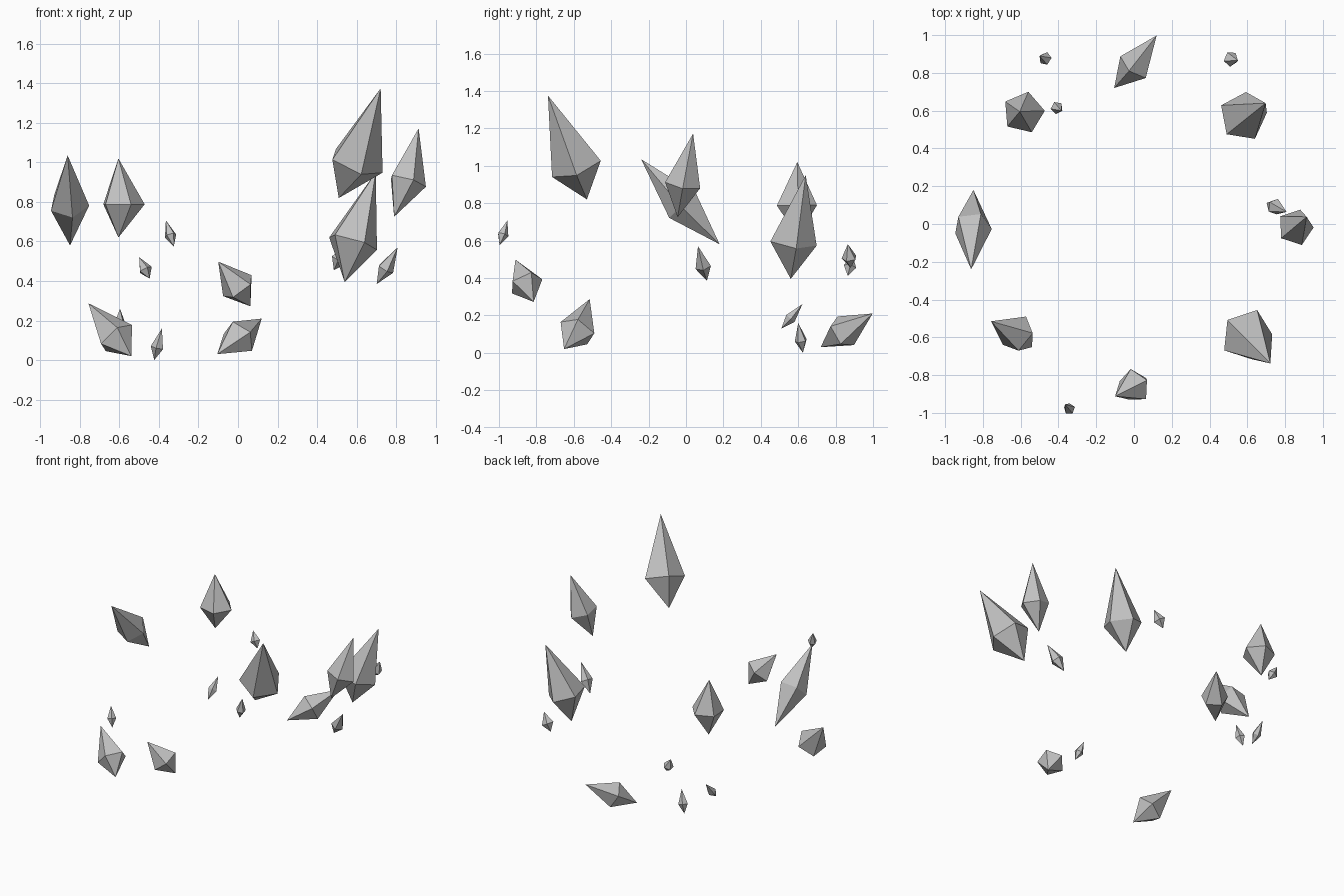
import bpy, bmesh, math
from mathutils import Vector

if "Cube" in bpy.data.objects:
    bpy.data.objects.remove(bpy.data.objects["Cube"])

grey = bpy.data.materials.new("crystal grey")
grey.diffuse_color = (0.53, 0.53, 0.53, 1)
grey.use_nodes = True
grey.node_tree.nodes["Principled BSDF"].inputs["Base Color"].default_value = grey.diffuse_color


def crystal(name, bottom, top, girdle, radius, toward, shift=(0, 0, 0), sides=5):
    """Five-sided double pyramid from bottom tip to top tip.
    girdle: how far up the axis the ring sits; toward: point one ring corner faces;
    shift: nudges the ring off the axis for an irregular cut."""
    bottom, top, shift = Vector(bottom), Vector(top), Vector(shift)
    axis = (top - bottom).normalized()
    centre = bottom.lerp(top, girdle)
    u = Vector(toward) - centre
    u = (u - axis * u.dot(axis)).normalized()
    v = axis.cross(u)
    bm = bmesh.new()
    lo, hi = bm.verts.new(bottom - centre), bm.verts.new(top - centre)
    ring = []
    for i in range(sides):
        a = math.tau * i / sides
        ring.append(bm.verts.new((u * math.cos(a) + v * math.sin(a)) * radius + shift))
    for p, q in zip(ring, ring[1:] + ring[:1]):
        bm.faces.new((p, q, hi))
        bm.faces.new((q, p, lo))
    mesh = bpy.data.meshes.new(name)
    bm.to_mesh(mesh)
    bm.free()
    mesh.materials.append(grey)
    obj = bpy.data.objects.new(name, mesh)
    obj.location = centre
    bpy.context.collection.objects.link(obj)


# Large crystals, floating in a ring
crystal("large_back", (-.105, .72, .03), (.12, .998, .21), .45, .093, (.055, .76, .14), (.008, -.006, 0))
crystal("large_back_left", (-.605, .6, .62), (-.605, .595, 1.02), .42, .113, (-.46, .61, .8), (.02, -.008, 0))
crystal("large_back_right", (.54, .56, .395), (.697, .64, .95), .38, .133, (.735, .615, .59), (-.022, -.022, -.01))
crystal("large_left", (-.85, .18, .58), (-.862, -.24, 1.035), .45, .103, (-.758, -.035, .793), (0, -.006, .005))
crystal("large_right", (.79, -.045, .725), (.914, .038, 1.172), .40, .1, (.94, -.015, .86), (.015, -.006, 0))
crystal("large_front_left", (-.54, -.652, .02), (-.757, -.515, .287), .37, .102, (-.525, -.6, .185), (.004, .02, -.004))
crystal("large_front_right", (.51, -.53, .82), (.722, -.738, 1.375), .33, .145, (.71, -.605, .98), (.016, .012, -.004))
crystal("large_front", (.063, -.815, .272), (-.1, -.912, .498), .43, .094, (.055, -.83, .45), (.01, 0, 0))

# Small shards between them
crystal("shard_back_left", (-.447, .865, .412), (-.5, .89, .52), .42, .036, (-.44, .88, .475))
crystal("shard_low_left", (-.424, .625, 0), (-.385, .6, .16), .4, .034, (-.45, .61, .065))
crystal("shard_back_right", (.485, .88, .455), (.55, .865, .58), .42, .042, (.55, .92, .495))
crystal("shard_right", (.702, .112, .385), (.808, .064, .57), .42, .044, (.803, .09, .445))
crystal("shard_front_left", (-.325, -.997, .575), (-.365, -.955, .707), .42, .031, (-.323, -.97, .64))
crystal("shard_under_left", (-.6, .51, .13), (-.597, .622, .26), .42, .031, (-.57, .56, .18))
